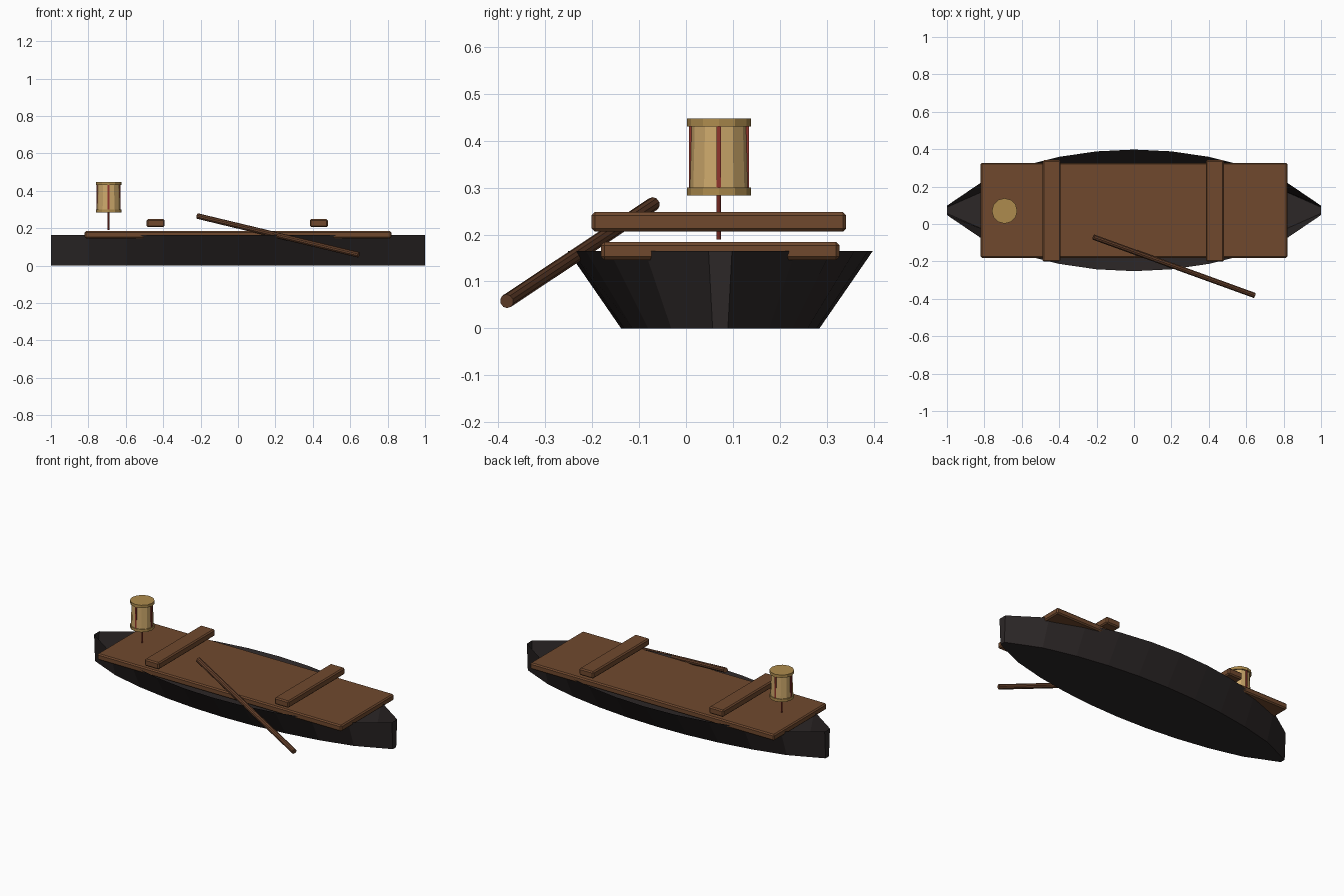
import bpy, bmesh, math
from mathutils import Vector

cube = bpy.data.objects.get("Cube")
if cube:
    bpy.data.objects.remove(cube, do_unlink=True)


def material(name, rgb):
    m = bpy.data.materials.new(name)
    m.use_nodes = True
    m.diffuse_color = (*rgb, 1)
    bsdf = next(n for n in m.node_tree.nodes if n.type == 'BSDF_PRINCIPLED')
    bsdf.inputs["Base Color"].default_value = (*rgb, 1)
    return m


TAR = material("dark tarred wood", (0.025, 0.02, 0.02))
WOOD = material("brown wood", (0.16, 0.066, 0.027))
OAR = material("oar wood", (0.13, 0.052, 0.024))
PAPER = material("lantern paper", (0.62, 0.4, 0.15))
BAMBOO = material("lantern rim", (0.42, 0.26, 0.075))
RED = material("red lacquer", (0.28, 0.035, 0.025))

MID_Y = 0.073  # centre line of the boat


def finish(name, bm, mat):
    bmesh.ops.recalc_face_normals(bm, faces=bm.faces)
    mesh = bpy.data.meshes.new(name)
    bm.to_mesh(mesh)
    bm.free()
    mesh.materials.append(mat)
    ob = bpy.data.objects.new(name, mesh)
    bpy.context.collection.objects.link(ob)
    return ob


def box(name, centre, size, mat, bevel=0):
    bm = bmesh.new()
    bmesh.ops.create_cube(bm, size=1)
    bmesh.ops.scale(bm, vec=size, verts=bm.verts)
    ob = finish(name, bm, mat)
    ob.location = centre
    if bevel:
        mod = ob.modifiers.new("bevel", 'BEVEL')
        mod.width = bevel
        mod.segments = 1
    return ob


def rod(name, start, end, r1, r2, sides, mat):
    start, end = Vector(start), Vector(end)
    bm = bmesh.new()
    bmesh.ops.create_cone(bm, cap_ends=True, segments=sides, radius1=r1,
                          radius2=r2, depth=(end - start).length)
    ob = finish(name, bm, mat)
    ob.location = (start + end) / 2
    ob.rotation_euler = (end - start).to_track_quat('Z', 'Y').to_euler()
    return ob


# Hull: open shell, each station is gunwale - chine - chine - gunwale
bm = bmesh.new()
stations = []
COUNT = 10
for i in range(COUNT + 1):
    x = -1 + 2 * i / COUNT
    w = max(0.325 * max(math.cos(x * math.pi / 2), 0) ** 0.6, 0.025)
    section = ((-w, 0.165), (-w * 0.65, 0), (w * 0.65, 0), (w, 0.165))
    stations.append([bm.verts.new((x, MID_Y + y, z)) for y, z in section])
for a, b in zip(stations, stations[1:]):
    for k in range(3):
        bm.faces.new((a[k], a[k + 1], b[k + 1], b[k]))
bm.faces.new(stations[0])
bm.faces.new(stations[-1])
finish("hull", bm, TAR)

# Deck and the two cross benches
box("deck", (0, MID_Y, 0.165), (1.64, 0.508, 0.038), WOOD, 0.007)
for side, x in (("right", -0.44), ("left", 0.432)):
    box(side + "_bench", (x, MID_Y - 0.003, 0.227), (0.096, 0.542, 0.042), WOOD, 0.007)

# Oar resting over the front side
rod("oar", (-0.217, -0.07, 0.265), (0.645, -0.382, 0.058), 0.015, 0.015, 10, OAR)

# Lantern on a thin post
LX, LY = -0.692, 0.07
rod("lantern_post", (LX, LY, 0.19), (LX, LY, 0.29), 0.005, 0.005, 8, RED)
body = rod("lantern_body", (LX, LY, 0.29), (LX, LY, 0.44), 0.063, 0.059, 12, PAPER)
for name, z in (("lower", 0.283), ("upper", 0.43)):
    rod(name + "_lantern_rim", (LX, LY, z), (LX, LY, z + 0.017), 0.068, 0.068, 12, BAMBOO)
for i in range(4):
    a = i * math.pi / 2
    strip = box("lantern_strip", (LX + 0.061 * math.cos(a), LY + 0.061 * math.sin(a), 0.365),
                (0.006, 0.01, 0.13), RED)
    strip.rotation_euler.z = a
